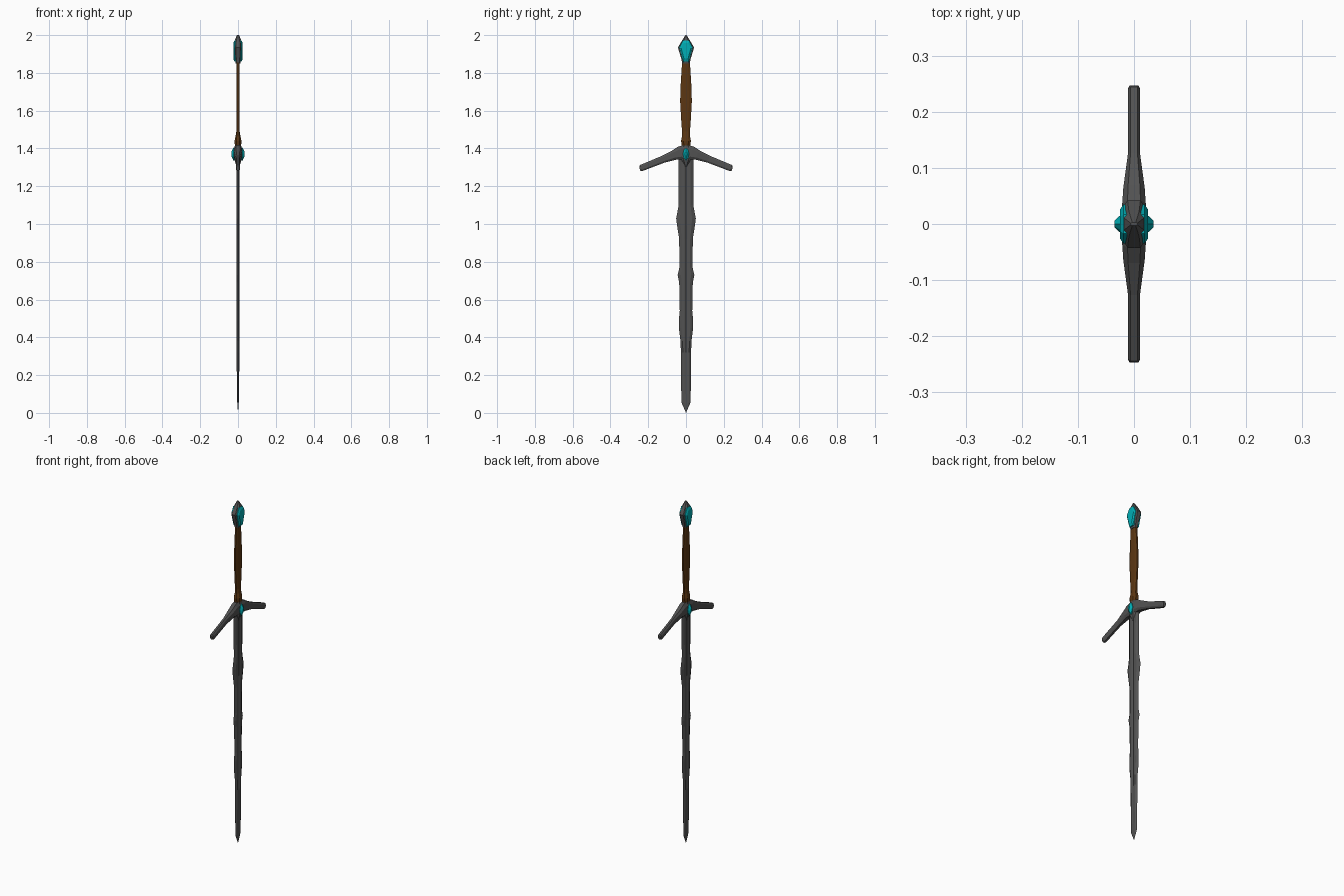
import bpy, bmesh, math
from mathutils import Vector

if "Cube" in bpy.data.objects:
    bpy.data.objects.remove(bpy.data.objects["Cube"])


def material(name, rgb):
    m = bpy.data.materials.new(name)
    m.diffuse_color = (*rgb, 1)
    m.use_nodes = True
    m.node_tree.nodes["Principled BSDF"].inputs["Base Color"].default_value = m.diffuse_color
    return m


STEEL = material("dark steel", (0.085, 0.085, 0.085))
LEATHER = material("brown leather", (0.105, 0.037, 0.006))
GEM = material("teal crystal", (0.0, 0.42, 0.46))


def loft(name, rings, mats, rule=None):
    """Skin a list of equal-sized point rings; one-point spread is welded to a tip."""
    bm = bmesh.new()
    rows = [[bm.verts.new(p) for p in r] for r in rings]
    n = len(rows[0])
    for a, b in zip(rows, rows[1:]):
        for i in range(n):
            j = (i + 1) % n
            bm.faces.new((a[i], a[j], b[j], b[i]))
    bm.faces.new(rows[0][::-1])
    bm.faces.new(rows[-1])
    bmesh.ops.remove_doubles(bm, verts=bm.verts, dist=1e-5)
    bmesh.ops.recalc_face_normals(bm, faces=bm.faces)
    if rule:
        for f in bm.faces:
            f.material_index = rule(f)
    me = bpy.data.meshes.new(name)
    bm.to_mesh(me)
    bm.free()
    ob = bpy.data.objects.new(name, me)
    for m in mats:
        me.materials.append(m)
    bpy.context.collection.objects.link(ob)
    return ob


def octagon(z, hx, hy, c=0.5):
    q = [(hx, c * hy), (c * hx, hy), (-c * hx, hy), (-hx, c * hy)]
    return [(x, y, z) for x, y in q + [(-x, -y) for x, y in q]]


# blade: bevelled edges, flat faces and a shallow central groove
def blade_ring(z, t, w, g, d):
    half = [(0, w), (-t, w * 0.62), (-t, g), (-t + d, 0), (-t, -g), (-t, -w * 0.62)]
    return [(x, y, z) for x, y in half + [(-x, -y) for x, y in half]]


profile = [(1.37, .009, .040), (1.30, .009, .040), (1.10, .009, .039), (1.06, .009, .046),
           (1.03, .009, .052), (0.99, .009, .047), (0.92, .008, .036), (0.77, .008, .035),
           (0.73, .008, .044), (0.69, .008, .036), (0.54, .008, .033), (0.49, .008, .038),
           (0.45, .008, .038), (0.38, .008, .029), (0.32, .008, .027), (0.10, .005, .025),
           (0.055, .004, .024)]
rings = [blade_ring(z, t, w, .009, .004 if z > .15 else 0) for z, t, w in profile]
rings.append([(0, 0, 0.0)] * 12)
loft("blade", rings, [STEEL])

# grip with swelling middle
loft("grip", [octagon(*r) for r in [
    (1.40, .016, .020), (1.44, .018, .026), (1.465, .013, .021), (1.49, .009, .021),
    (1.56, .009, .026), (1.65, .009, .031), (1.74, .009, .028), (1.87, .009, .020)]], [LEATHER])

# crossguard: swept arms, thick at the centre
arms = [(0.0, 1.375, .021, .046), (.03, 1.375, .021, .034), (.06, 1.366, .019, .025),
        (.12, 1.343, .011, .018), (.238, 1.296, .011, .016), (.246, 1.293, .008, .011)]
path = [(-y, *r) for y, *r in arms[:0:-1]] + arms
guard_rings = []
for y, z, hx, hz in path:
    lean = 0 if abs(y) < .02 else math.copysign(.37, y)
    guard_rings.append([(p[0], y + p[1] * lean, z + p[1]) for p in octagon(0, hx, hz, .55)])
for r in (guard_rings[0], guard_rings[-1]):
    for i, p in enumerate(r):
        r[i] = (p[0], max(-.247, min(.247, p[1])), p[2])
loft("crossguard", guard_rings, [STEEL])

# collar point running down over the blade
loft("guard_tongue", [octagon(*r) for r in [
    (1.305, .009, .006), (1.34, .018, .026), (1.40, .019, .026), (1.42, .016, .022)]], [STEEL])

# pommel: faceted spearhead frame
loft("pommel", [octagon(*r) for r in [
    (1.85, .012, .020), (1.875, .018, .025), (1.935, .023, .043), (1.97, .018, .022),
    (2.0, .006, .003)]], [STEEL])


# faceted crystals: outline in the yz plane raised to a smaller table
def crystal(name, side, outline, levels, centre):
    rings = []
    for x, s in levels:
        rings.append([(side * x, y * s, centre + (z - centre) * s) for y, z in outline])
    loft(name, rings, [GEM])


for side, tag in ((1, "right"), (-1, "left")):
    crystal("guard_gem_" + tag, side,
            [(0, 1.335), (.013, 1.352), (.016, 1.373), (.011, 1.393), (0, 1.405),
             (-.011, 1.393), (-.016, 1.373), (-.013, 1.352)],
            [(.015, 1), (.024, 1), (.035, .35)], 1.371)
    crystal("pommel_gem_" + tag, side,
            [(-.015, 1.858), (.015, 1.858), (.036, 1.935), (.017, 1.972), (-.017, 1.972),
             (-.036, 1.935)],
            [(.008, 1), (.019, .97), (.025, .72)], 1.92)
